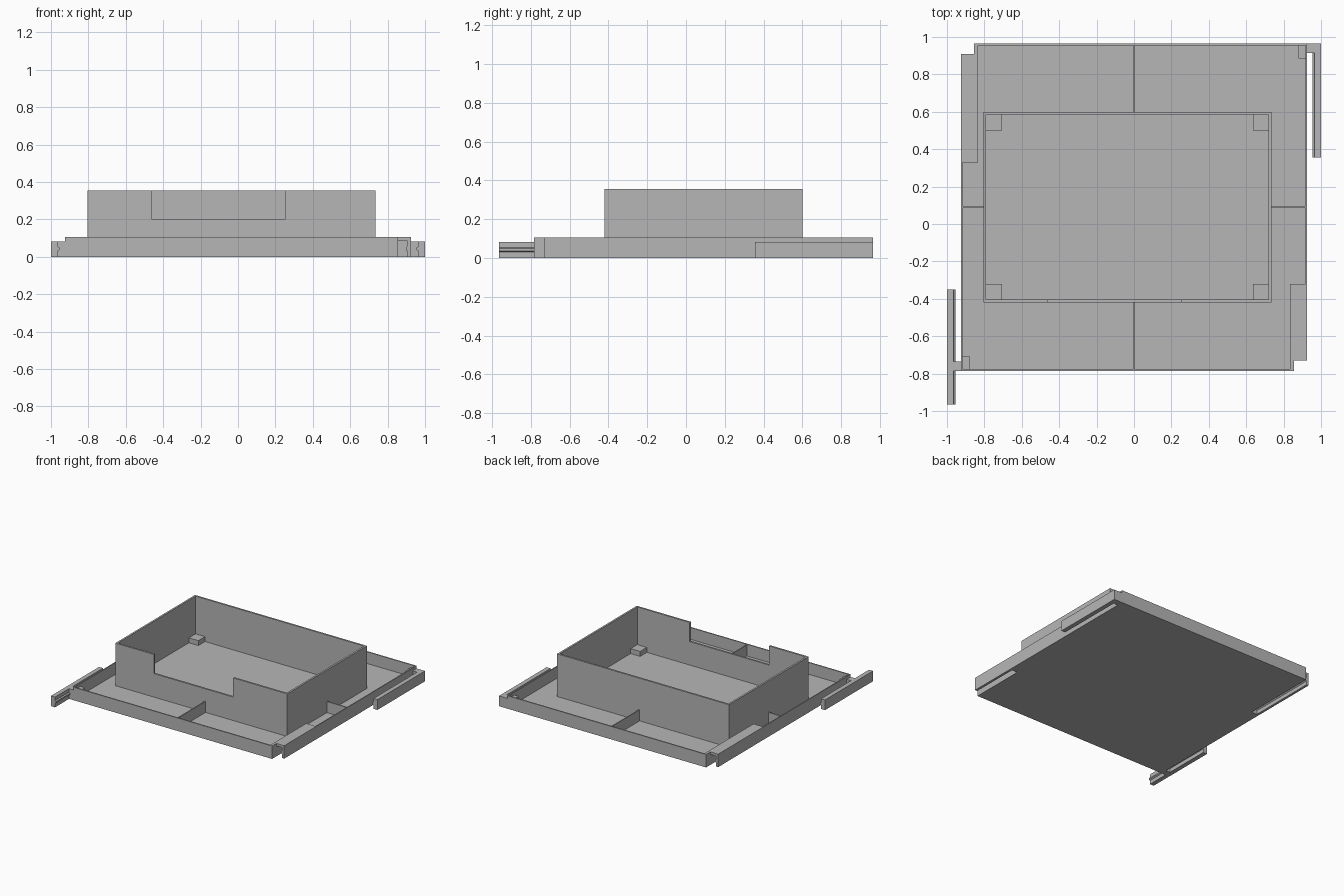
import bpy, bmesh

old = bpy.data.objects.get("Cube")
if old:
    bpy.data.objects.remove(old, do_unlink=True)

GREY = (0.47, 0.47, 0.47, 1)
mat = bpy.data.materials.new("light_grey_plastic")
mat.use_nodes = True
mat.diffuse_color = GREY
mat.node_tree.nodes["Principled BSDF"].inputs["Base Color"].default_value = GREY

FLOOR, RIM, RAIL, BOX = 0.01, 0.105, 0.083, 0.355
MID_Y = 0.09      # the tray repeats by a half turn about (0, MID_Y)


def turn(p, s):
    """Half turn about the tray centre when s is -1."""
    return (s * p[0], MID_Y + s * (p[1] - MID_Y), p[2])


def prism(name, profile, axis, lo, hi, s=1):
    """Extrude a 2D profile along an axis: 'y' takes (x, z), 'z' takes (x, y)."""
    bm = bmesh.new()

    def place(a, b, t):
        return turn((a, t, b) if axis == "y" else (a, b, t), s)

    n = len(profile)
    low = [bm.verts.new(place(a, b, lo)) for a, b in profile]
    high = [bm.verts.new(place(a, b, hi)) for a, b in profile]
    bm.faces.new(low)
    bm.faces.new(high)
    for i in range(n):
        j = (i + 1) % n
        bm.faces.new((low[i], low[j], high[j], high[i]))
    bmesh.ops.recalc_face_normals(bm, faces=bm.faces)
    mesh = bpy.data.meshes.new(name)
    bm.to_mesh(mesh)
    bm.free()
    mesh.materials.append(mat)
    ob = bpy.data.objects.new(name, mesh)
    bpy.context.collection.objects.link(ob)
    return ob


def block(name, x, y, z, s=1):
    corners = [(x[0], y[0]), (x[1], y[0]), (x[1], y[1]), (x[0], y[1])]
    return prism(name, corners, "z", z[0], z[1], s)


# Floor plate, stepped in where the open-bottomed channels run
ends = {1: -0.32, -1: -0.15}
outline = []
for s, end in ends.items():
    half = [(0.835, -0.775), (0.835, end), (0.917, end), (0.917, 0.955)]
    outline += [turn((x, y, 0), s)[:2] for x, y in half]
prism("floor_plate", outline, "z", 0, FLOOR)

# Rims, channels and hook rails, one set per side
channel = [(0.835, 0), (0.835, RIM), (0.925, RIM), (0.925, 0), (0.905, 0),
           (0.905, 0.03), (0.897, 0.037), (0.897, 0.05), (0.905, 0.057),
           (0.905, 0.085), (0.855, 0.085), (0.855, 0)]
rail = [(1, 0), (1, RAIL), (0.964, RAIL), (0.964, 0.055), (0.955, 0.048),
        (0.955, 0.037), (0.964, 0.03), (0.964, 0)]
for s, side, reach in ((1, "left", (0.355, 0.965)), (-1, "right", (0.53, 1.145))):
    end = ends[s]
    prism(side + "_channel", channel, "y", -0.73, end - 0.008, s)
    block(side + "_channel_end", (0.835, 0.925), (end - 0.008, end), (0, RIM), s)
    block(side + "_channel_stub", (0.835, 0.855), (-0.775, -0.73), (0, RIM), s)
    block(side + "_side_rim", (0.917, 0.925), (end, 0.955), (0, RIM), s)
    block(side + "_end_rim", (-0.855, 0.925), (0.955, 0.965), (0, RIM), s)
    block(side + "_corner_block", (0.88, 0.917), (0.885, 0.955), (FLOOR, RAIL), s)
    prism(side + "_hook_rail", rail, "y", *reach, s)
    block(side + "_hook_arm", (0.925, 0.964), (0.915, 0.965), (0, RAIL), s)

# Raised box with a notch in the front wall
X0, X1, Y0, Y1, T = -0.805, 0.735, -0.42, 0.6, 0.015
front = [(X0, FLOOR), (X1, FLOOR), (X1, BOX), (0.25, BOX), (0.25, 0.2),
         (-0.46, 0.2), (-0.46, BOX), (X0, BOX)]
prism("box_front_wall", front, "y", Y0, Y0 + T)
block("box_back_wall", (X0, X1), (Y1 - T, Y1), (FLOOR, BOX))
block("box_right_wall", (X0, X0 + T), (Y0 + T, Y1 - T), (FLOOR, BOX))
block("box_left_wall", (X1 - T, X1), (Y0 + T, Y1 - T), (FLOOR, BOX))

# Standoffs in the inner corners of the box
W = 0.085
for xn, x in (("right", X0 + T), ("left", X1 - T - W)):
    for yn, y in (("front", Y0 + T), ("back", Y1 - T - W)):
        block(f"{yn}_{xn}_standoff", (x, x + W), (y, y + W), (FLOOR, 0.05))

# Stiffening ribs between the box and the rim
block("front_rib", (-0.004, 0.004), (-0.775, Y0), (FLOOR, 0.1))
block("back_rib", (-0.004, 0.004), (Y1, 0.955), (FLOOR, 0.1))
block("left_rib", (X1, 0.917), (0.086, 0.096), (FLOOR, 0.1))
block("right_rib", (-0.917, X0), (0.086, 0.096), (FLOOR, 0.1))
